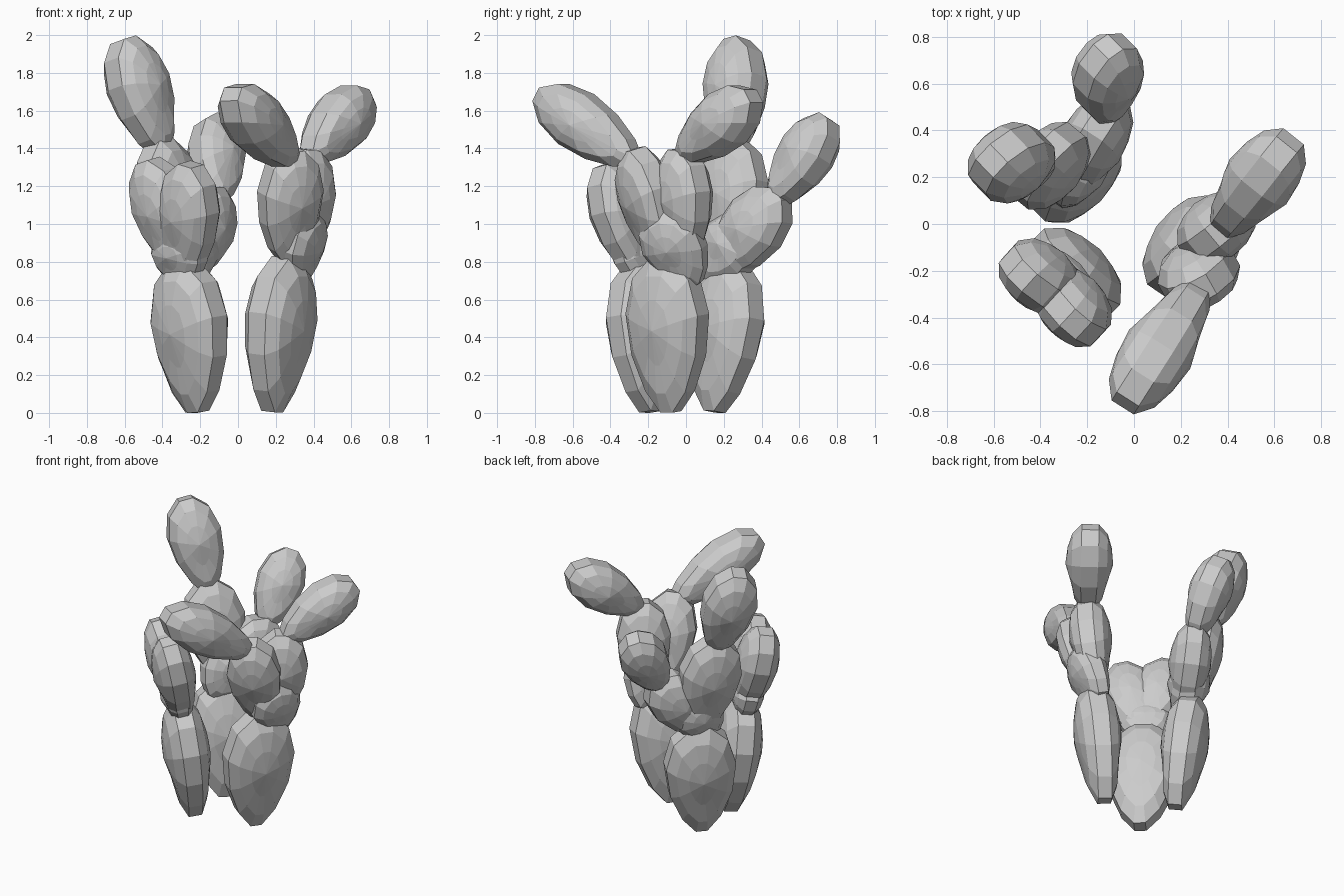
import bpy, bmesh, math
from mathutils import Vector

if "Cube" in bpy.data.objects:
    bpy.data.objects.remove(bpy.data.objects["Cube"])

SEGS = 12
HALF_LAYERS = [(0.92, 0.42), (0.74, 0.76), (0.36, 1)]  # (depth, outline scale)
LAYERS = HALF_LAYERS + [(-d, s) for d, s in reversed(HALF_LAYERS)]


def pad(name, base, tip, half_w, facing, half_t=0.14):
    """Flattened egg-shaped cactus pad; facing is the compass angle of its flat side.
    Returns a function giving the point at a fraction along the pad."""
    base, tip = Vector(base), Vector(tip)
    axis = tip - base
    length, up = axis.length, axis.normalized()
    n = Vector((math.cos(math.radians(facing)), math.sin(math.radians(facing)), 0))
    n = (n - up * n.dot(up)).normalized()
    side = up.cross(n)
    mid = base + axis * 0.54
    bm = bmesh.new()
    rings = []
    for depth, scale in LAYERS:
        ring = []
        for k in range(SEGS):
            t = (k + 0.5) * 2 * math.pi / SEGS
            along = (-0.04 - 0.51 * math.cos(t)) * length
            across = half_w * math.sin(t) * abs(math.sin(t)) ** 0.12 * (1 - 0.24 * math.cos(t))
            # the rim gets thinner toward the base
            thin = 1 - 0.22 * max(0, math.cos(t))
            ring.append(bm.verts.new(mid + (up * along + side * across) * scale
                                     + n * depth * half_t * thin))
        rings.append(ring)
    for a, b in zip(rings, rings[1:]):
        for k in range(SEGS):
            j = (k + 1) % SEGS
            bm.faces.new((a[k], a[j], b[j], b[k]))
    for ring, sign in ((rings[0], 1), (rings[-1], -1)):
        pole = bm.verts.new(mid + n * sign * half_t)
        for k in range(SEGS):
            bm.faces.new((ring[k], ring[(k + 1) % SEGS], pole))
    bmesh.ops.recalc_face_normals(bm, faces=bm.faces)
    me = bpy.data.meshes.new(name)
    bm.to_mesh(me)
    bm.free()
    bpy.context.collection.objects.link(bpy.data.objects.new(name, me))
    return lambda f: base + axis * f


BASE_W, MID_W, TOP_W, THICK = 0.225, 0.17, 0.15, 0.155

# front left stem: base pad carrying two pads
base = pad("front_left_base_pad", (-.21, -.19, 0), (-.29, -.24, .80), BASE_W, -135, THICK)
pad("front_left_joint", base(.84), (-.33, -.26, .98), MID_W, -135, .11)
pad("front_left_front_pad", base(.88), (-.25, -.43, 1.32), MID_W, -130)
pad("front_left_side_pad", base(.93), (-.48, -.22, 1.34), MID_W, -135)

# right stem: two pads, each with a leaning pad on top
base = pad("right_base_pad", (.18, -.08, 0), (.26, -.11, .83), BASE_W, -34, THICK)
joint = pad("right_joint", (.31, .06, .68), (.35, -.16, 1.06), MID_W, -32, .12)
front = pad("right_front_pad", base(.95), (.29, -.28, 1.40), MID_W, -62)
back = pad("right_back_pad", joint(.3), (.37, -.03, 1.40), MID_W, -50)
pad("right_front_top_pad", front(.88), (-.04, -.77, 1.69), TOP_W, -32, THICK)
pad("right_back_top_pad", back(.92), (.67, .36, 1.68), TOP_W, -40, THICK)

# back left stem: two pads, one topped by the tallest pad, one by a rear pad
base = pad("back_left_base_pad", (-.22, .15, 0), (-.28, .25, .80), BASE_W, -45, THICK)
joint = pad("back_left_joint", (-.30, .12, .70), (-.22, .34, 1.02), MID_W, -40)
upper = pad("back_left_upper_pad", base(.97), (-.42, .25, 1.45), MID_W * 1.15, -38)
rear = pad("back_left_rear_pad", joint(.1), (-.09, .51, 1.16), MID_W, -37)
pad("back_left_top_pad", upper(.88), (-.61, .27, 1.98), MID_W, -43, THICK)
pad("back_left_rear_top_pad", rear(.87), (-.11, .76, 1.56), TOP_W, 125)
